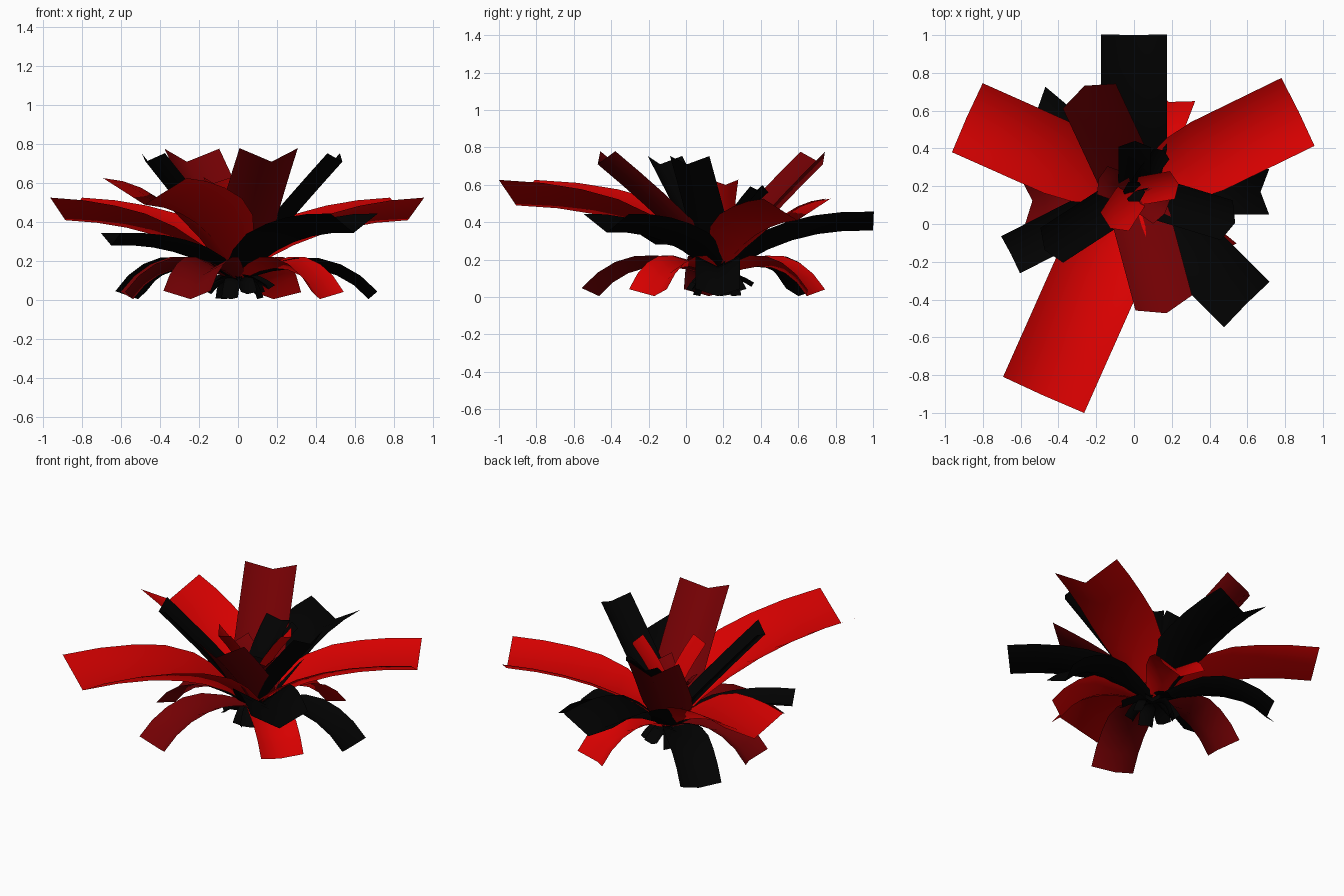
import bpy, math
from mathutils import Vector

cube = bpy.data.objects.get("Cube")
if cube:
    bpy.data.objects.remove(cube)

CENTRE = Vector((0, 0.17, 0))
SEGMENTS = 6


def material(name, colour):
    m = bpy.data.materials.new(name)
    m.use_nodes = True
    m.diffuse_color = (*colour, 1)
    m.node_tree.nodes["Principled BSDF"].inputs["Base Color"].default_value = (*colour, 1)
    return m


RED = material("bright red", (0.68, 0.0, 0.0))
DARK = material("dark red", (0.17, 0.0, 0.001))
BLACK = material("black", (0.0005, 0.0005, 0.0005))


def leaf(name, mat, angle, half, start, bend, tip, fold=0.58, base=0.4):
    """Folded strip: the keel follows a curve of (radius, height) points."""
    a = math.radians(angle)
    out = Vector((math.cos(a), math.sin(a), 0))
    side = Vector((-math.sin(a), math.cos(a), 0))
    p, q, r = (out * v[0] + Vector((0, 0, v[1])) for v in (start, bend, tip))
    verts, faces = [], []
    for i in range(SEGMENTS + 1):
        t = i / SEGMENTS
        keel = CENTRE + p * (1 - t) ** 2 + q * 2 * t * (1 - t) + r * t * t
        along = ((q - p) * (1 - t) + (r - q) * t).normalized()
        normal = along.cross(side)
        w = half * min(1, base + 1.5 * t)
        lift = normal * w * fold
        verts += [keel - side * w + lift, keel, keel + side * w + lift]
        if i:
            n = 3 * i
            faces += [(n - 3, n - 2, n + 1, n), (n - 2, n - 1, n + 2, n + 1)]
    mesh = bpy.data.meshes.new(name)
    mesh.from_pydata(verts, [], faces)
    mesh.materials.append(mat)
    mesh.shade_smooth()
    ob = bpy.data.objects.new(name, mesh)
    bpy.context.collection.objects.link(ob)


# Long spreading leaves
for i, (angle, half, reach, top) in enumerate(
        [(26, 0.2, 0.97, 0.41), (156, 0.2, 0.97, 0.41), (246, 0.235, 1.18, 0.49)]):
    leaf(f"long_leaf_{i}", RED, angle, half, (0.05, 0.14), (0.42, top - 0.02), (reach, top))

# Middle leaves
for i, (angle, half, reach, top) in enumerate(
        [(90, 0.175, 0.83, 0.355), (-45, 0.17, 0.84, 0.345), (207, 0.11, 0.73, 0.28)]):
    leaf(f"middle_leaf_{i}", BLACK, angle, half, (0.04, 0.11), (0.36, top + 0.02), (reach, top), base=0.6)

# Tall leaves
for i, (angle, half, reach, mat) in enumerate(
        [(115, 0.155, 0.62, DARK), (-75, 0.155, 0.665, DARK),
         (-17, 0.11, 0.56, BLACK), (213, 0.11, 0.565, BLACK)]):
    leaf(f"tall_leaf_{i}", mat, angle, half, (0.04, 0.13), (0.23, 0.36), (reach, 0.71), base=0.7)

# Low drooping leaves
for i, (angle, half, reach, mat) in enumerate(
        [(0, 0.12, 0.67, BLACK), (140, 0.125, 0.67, BLACK), (-39, 0.13, 0.54, RED),
         (69, 0.13, 0.51, RED), (185, 0.13, 0.54, DARK), (249, 0.13, 0.68, DARK)]):
    leaf(f"drooping_leaf_{i}", mat, angle, half, (0.04, 0.11), (reach * 0.68, 0.255), (reach, 0.005), 0.5)

# Small upright leaves in the heart
for i, (angle, half, reach, top, mat) in enumerate(
        [(10, 0.075, 0.24, 0.6, RED), (237, 0.09, 0.23, 0.6, RED),
         (89, 0.085, 0.27, 0.56, BLACK), (54, 0.05, 0.27, 0.57, BLACK),
         (-35, 0.08, 0.2, 0.45, DARK), (160, 0.08, 0.2, 0.45, DARK),
         (120, 0.05, 0.06, 0.4, BLACK), (300, 0.05, 0.06, 0.4, BLACK)]):
    leaf(f"heart_leaf_{i}", mat, angle, half, (0.0, 0.15), (0.06, 0.38), (reach, top))

# Tiny leaves drooping around the root
for i in range(9):
    leaf(f"root_leaf_{i}", BLACK, i * 40 + 10, 0.045, (0.0, 0.1),
         (0.06 + 0.02 * (i % 2), 0.13), (0.1 + 0.04 * (i % 3), 0.005 + 0.025 * (i % 3)))
